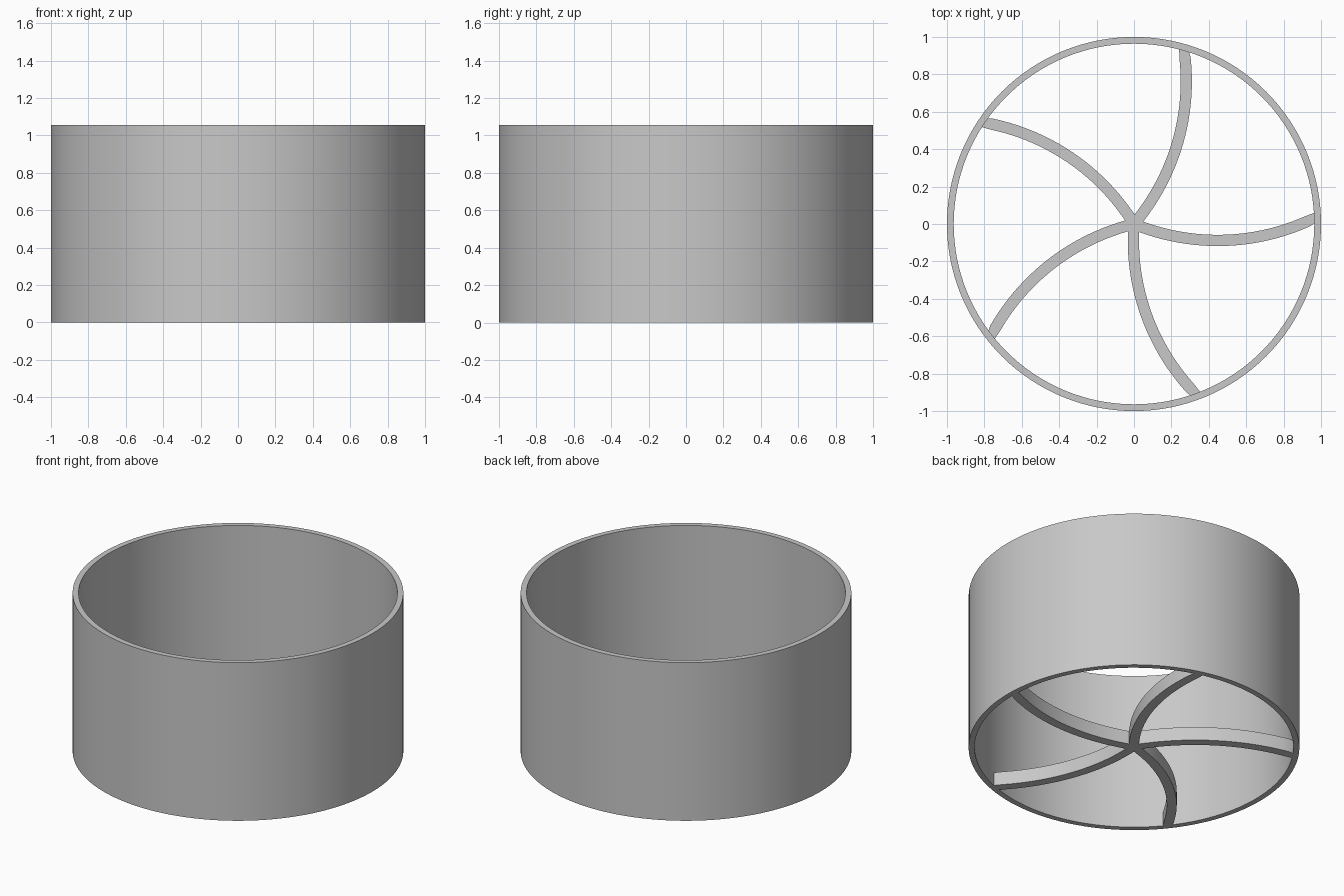
import bpy
import bmesh
from math import sin, cos, asin, radians, pi
from mathutils import Vector, Matrix

OUTER, INNER, HEIGHT = 1.0, 0.964, 1.055
SEGMENTS = 128
BLADES, BLADE_WIDTH, BLADE_HEIGHT = 5, 0.06, 0.09
ARC_RADIUS, CHORD, STEPS = 1.18, 0.966, 24
END_ANGLE = radians(1.9)

cube = bpy.data.objects.get("Cube")
if cube:
    bpy.data.objects.remove(cube, do_unlink=True)

grey = bpy.data.materials.new("light_grey")
grey.use_nodes = True
colour = (0.58, 0.58, 0.58, 1)
grey.diffuse_color = colour
grey.node_tree.nodes["Principled BSDF"].inputs["Base Color"].default_value = colour


def add_object(name, bm):
    bmesh.ops.recalc_face_normals(bm, faces=bm.faces)
    mesh = bpy.data.meshes.new(name)
    bm.to_mesh(mesh)
    bm.free()
    mesh.materials.append(grey)
    obj = bpy.data.objects.new(name, mesh)
    bpy.context.collection.objects.link(obj)
    bpy.ops.object.select_all(action='DESELECT')
    obj.select_set(True)
    bpy.context.view_layer.objects.active = obj
    bpy.ops.object.shade_smooth_by_angle(angle=radians(30))
    return obj


# Outer ring: a thin rectangular section spun around the z axis
bm = bmesh.new()
section = [bm.verts.new(p) for p in ((INNER, 0, 0), (OUTER, 0, 0),
                                     (OUTER, 0, HEIGHT), (INNER, 0, HEIGHT))]
edges = [bm.edges.new((section[i], section[(i + 1) % 4])) for i in range(4)]
bmesh.ops.spin(bm, geom=section + edges, axis=(0, 0, 1), cent=(0, 0, 0),
               angle=2 * pi, steps=SEGMENTS, use_merge=True)
bmesh.ops.remove_doubles(bm, verts=bm.verts, dist=0.0001)
add_object("outer_ring", bm)

# Swirled blades: five curved strips growing out of a small pentagonal hub
bm = bmesh.new()
half_sweep = asin(CHORD / 2 / ARC_RADIUS)
start = END_ANGLE - half_sweep
crotch = BLADE_WIDTH / 2 / sin(pi / BLADES)


def blade_row(t):
    """Left and right edge points of the first blade at fraction t."""
    heading = start + 2 * half_sweep * t
    centre = Vector((-sin(start), cos(start), 0)) * ARC_RADIUS
    outward = Vector((sin(heading), -cos(heading), 0))
    row = [centre + outward * (ARC_RADIUS + side * BLADE_WIDTH / 2)
           for side in (-1, 1)]
    if t == 1:
        row = [p.normalized() * CHORD for p in row]
    return row


root = [Vector((cos(start + a), sin(start + a), 0)) * crotch
        for a in (pi / BLADES, -pi / BLADES)]
rows = [root] + [blade_row(i / STEPS) for i in range(2, STEPS + 1)]
hub = []
for b in range(BLADES):
    turn = Matrix.Rotation(2 * pi * b / BLADES, 3, 'Z')
    strip = [[bm.verts.new(turn @ p) for p in row] for row in rows]
    for (l0, r0), (l1, r1) in zip(strip, strip[1:]):
        bm.faces.new((l0, r0, r1, l1))
    hub.append(bm.verts.new(turn @ root[0]))
bm.faces.new(hub)
bmesh.ops.remove_doubles(bm, verts=bm.verts, dist=0.0001)
bmesh.ops.recalc_face_normals(bm, faces=bm.faces)
raised = bmesh.ops.extrude_face_region(bm, geom=bm.faces[:], use_keep_orig=True)
bmesh.ops.translate(bm, vec=(0, 0, BLADE_HEIGHT),
                    verts=[g for g in raised["geom"] if isinstance(g, bmesh.types.BMVert)])
add_object("swirl_blades", bm)
